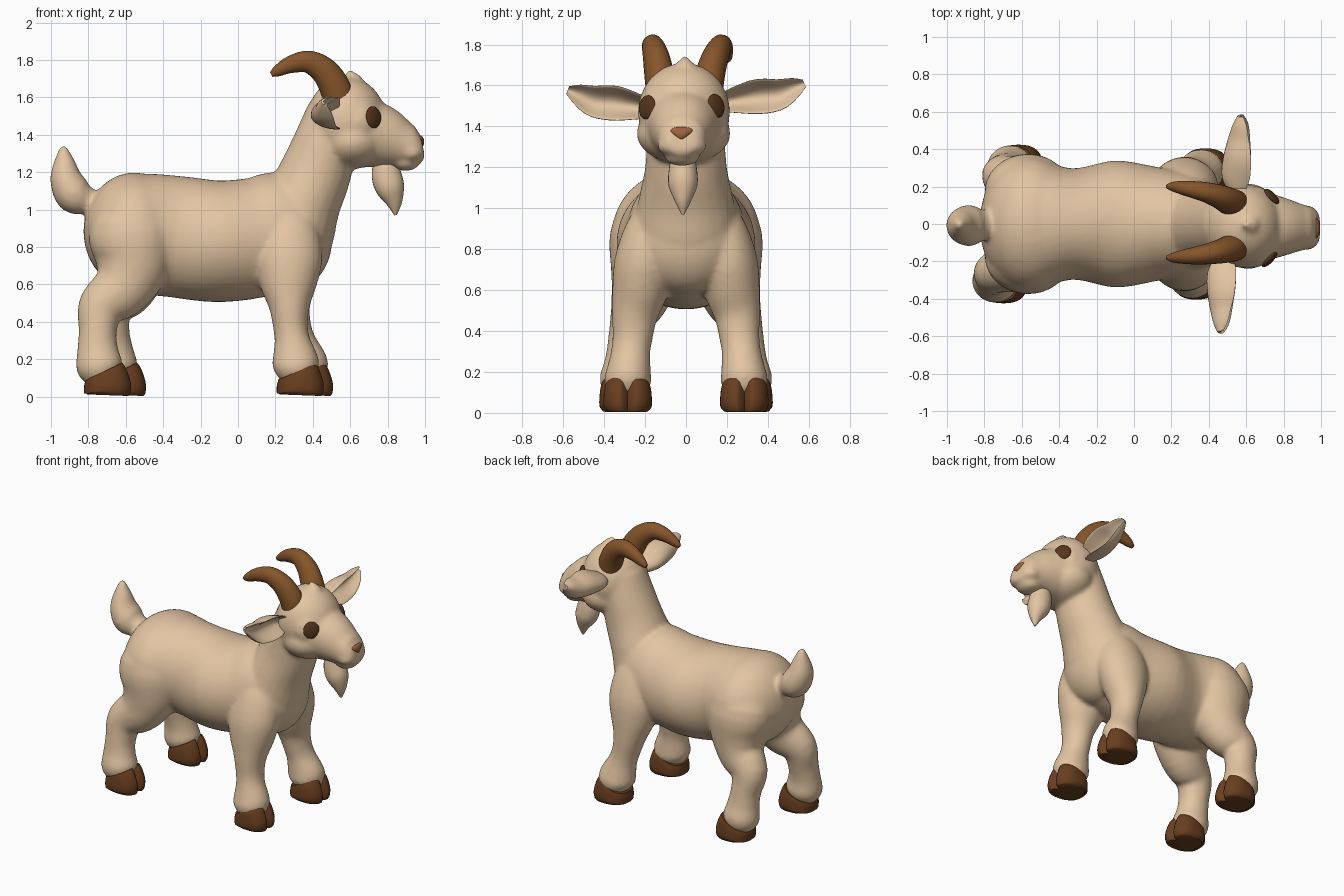
import bpy, bmesh, math
from mathutils import Vector, Matrix

if "Cube" in bpy.data.objects:
    bpy.data.objects.remove(bpy.data.objects["Cube"])

Y, Z = Vector((0, 1, 0)), Vector((0, 0, 1))


def material(name, rgb):
    m = bpy.data.materials.new(name)
    m.use_nodes = True
    m.diffuse_color = (*rgb, 1)
    bsdf = next(n for n in m.node_tree.nodes if n.type == 'BSDF_PRINCIPLED')
    bsdf.inputs["Base Color"].default_value = (*rgb, 1)
    return m


CREAM = material("cream fur", (0.77, 0.56, 0.365))
HORN = material("horn brown", (0.24, 0.092, 0.024))
HOOF = material("hoof brown", (0.14, 0.049, 0.014))
EYE = material("eye brown", (0.095, 0.036, 0.013))
NOSE = material("nose brown", (0.34, 0.13, 0.05))


# Cross-section shapes
def circle(t):
    return math.cos(t), math.sin(t)


def cloven(t):
    c, s = (math.copysign(abs(k) ** 0.8, k) for k in circle(t))
    return (c - 0.35 * max(0, 1 - abs(s) / 0.25) if c > 0 else c), s


def cupped(t):
    c, s = circle(t)
    return (0.5 + 0.8 * c - 1.5 * c * c if c > 0 else 0.5 + 1.2 * c), s


def loft(bm, stations, side=Y, shape=circle, n=24, steps=4):
    """Skin rings (x, y, z, half depth, half width) along a smooth path."""
    k = [Vector(s) for s in stations]
    k = [2 * k[0] - k[1]] + k + [2 * k[-1] - k[-2]]
    path = []
    for p0, p1, p2, p3 in zip(k, k[1:], k[2:], k[3:]):
        for i in range(steps):
            u = i / steps
            path.append(0.5 * (2 * p1 + (p2 - p0) * u + (2 * p0 - 5 * p1 + 4 * p2 - p3) * u ** 2
                               + (3 * p1 - p0 - 3 * p2 + p3) * u ** 3))
    path.append(k[-2])
    rings = []
    for i, p in enumerate(path):
        ahead, behind = path[min(i + 1, len(path) - 1)], path[max(i - 1, 0)]
        t = Vector((ahead - behind)[:3]).normalized()
        s = (side - t * side.dot(t)).normalized()
        up = t.cross(s)
        ring = []
        for j in range(n):
            a, b = shape(math.tau * j / n)
            ring.append(bm.verts.new(Vector(p[:3]) + up * a * p[3] + s * b * p[4]))
        rings.append(ring)
    faces = [bm.faces.new(rings[0]), bm.faces.new(rings[-1])]
    for r, q in zip(rings, rings[1:]):
        for j in range(n):
            m = (j + 1) % n
            faces.append(bm.faces.new((r[j], r[m], q[m], q[j])))
    bmesh.ops.recalc_face_normals(bm, faces=faces)


def ball(bm, centre, radii, turn=Matrix()):
    m = Matrix.Translation(centre) @ turn @ Matrix.Diagonal((*radii, 1))
    return bmesh.ops.create_uvsphere(bm, u_segments=32, v_segments=20, radius=1, matrix=m)["verts"]


def finish(bm, name, mat, sharp=60):
    bmesh.ops.recalc_face_normals(bm, faces=bm.faces)
    mesh = bpy.data.meshes.new(name)
    bm.to_mesh(mesh)
    bm.free()
    mesh.materials.append(mat)
    mesh.shade_smooth()
    mesh.set_sharp_from_angle(angle=math.radians(sharp))
    obj = bpy.data.objects.new(name, mesh)
    bpy.context.collection.objects.link(obj)
    return obj


# Torso, rump, chest, neck and tail
skin = bmesh.new()
loft(skin, [(-.66, 0, .88, .24, .26), (-.55, 0, .875, .315, .35), (-.33, 0, .855, .325, .297),
            (-.1, 0, .83, .325, .34), (.12, 0, .855, .32, .305), (.25, 0, .9, .31, .28),
            (.36, 0, .92, .23, .24), (.43, 0, .92, .1, .14)], n=40)
ball(skin, (-.555, 0, .885), (.272, .36, .313))
ball(skin, (.31, 0, .85), (.195, .265, .27))
loft(skin, [(.23, 0, .75, .19, .2), (.285, 0, .9, .235, .255), (.35, 0, 1.05, .205, .23),
            (.415, 0, 1.2, .192, .2), (.475, 0, 1.38, .168, .187), (.52, 0, 1.52, .152, .17)])
loft(skin, [(-.68, 0, .97, .05, .05), (-.78, -.005, 1.035, .065, .072), (-.87, -.008, 1.075, .102, .11),
            (-.918, -.008, 1.16, .088, .097), (-.928, -.005, 1.25, .06, .063), (-.935, 0, 1.34, .018, .02)])

# Legs: the far pair stands a little further forward
FORE = [(.27, .1, 1.04, .06, .06), (.27, .16, .92, .15, .12), (.27, .2, .75, .182, .147),
        (.27, .225, .6, .154, .137), (.275, .25, .48, .11, .113), (.28, .26, .38, .094, .1),
        (.29, .27, .3, .096, .096), (.305, .28, .2, .124, .11), (.31, .285, .15, .122, .116),
        (.31, .285, .09, .09, .09)]
HIND = [(-.56, .1, 1.04, .1, .1), (-.57, .17, .9, .225, .19), (-.565, .185, .72, .207, .187),
        (-.62, .22, .58, .162, .148), (-.73, .255, .48, .127, .115), (-.75, .28, .35, .102, .102),
        (-.75, .295, .25, .11, .102), (-.74, .305, .16, .125, .118), (-.72, .305, .09, .09, .09)]
for sign, label in ((-1, "near"), (1, "far")):
    for leg, kind, step, knee in ((FORE, "fore", .05, .5), (HIND, "hind", .08, .65)):
        shift = step if sign > 0 else 0
        loft(skin, [(x + shift * min(1, max(0, (knee - z) / .35)), y * sign, z, a, b)
                    for x, y, z, a, b in leg])
        # Cloven hoof, notched at the front
        hoof = bmesh.new()
        cx, cy = leg[-1][0] + .025 + shift, leg[-1][1] * sign
        loft(hoof, [(cx - .022, cy, .138, .102, .108), (cx - .012, cy, .1, .118, .116),
                    (cx, cy, .035, .128, .118), (cx, cy, .008, .112, .1)], shape=cloven, n=48)
        for v in hoof.verts:
            v.co.z += .2 * (v.co.x - cx) * v.co.z / .138
        finish(hoof, f"{kind}_hoof_{label}", HOOF, 50)

# Head: skull, face, jaw, muzzle, lips and forehead tuft
ball(skin, (.58, -.01, 1.47), (.215, .225, .24))
ball(skin, (.64, -.015, 1.47), (.148, .221, .172))
ball(skin, (.61, -.012, 1.365), (.185, .23, .148))
loft(skin, [(.6, -.012, 1.42, .19, .18), (.68, -.013, 1.41, .185, .19), (.78, -.015, 1.385, .167, .163),
            (.88, -.018, 1.35, .126, .13), (.95, -.02, 1.335, .098, .108),
            (.988, -.02, 1.34, .065, .075)])
for sign in (-1, 1):
    ball(skin, (.925, -.02 + sign * .05, 1.305), (.068, .072, .048))
ball(skin, (.895, -.02, 1.245), (.073, .085, .038))
loft(skin, [(.64, -.005, 1.62, .05, .06), (.62, -.005, 1.69, .045, .05), (.59, -.005, 1.745, .01, .01)])
body = finish(skin, "body_and_head", CREAM)
remesh = body.modifiers.new("blend", 'REMESH')
remesh.mode = 'VOXEL'
remesh.voxel_size = .013
remesh.use_smooth_shade = True
smooth = body.modifiers.new("soften", 'SMOOTH')
smooth.factor = .5
smooth.iterations = 13

# Ears: cupped leaves, the near one set lower and further back
EAR = [(.55, .17, 1.515, .06, .045), (.55, .25, 1.53, .115, .066), (.557, .35, 1.545, .115, .085),
       (.565, .45, 1.555, .09, .078), (.57, .53, 1.59, .06, .05), (.57, .578, 1.61, .024, .02)]
for sign, label in ((-1, "near"), (1, "far")):
    ear = bmesh.new()
    loft(ear, EAR, side=Z, shape=cupped, n=32)
    if sign < 0:
        for v in ear.verts:
            v.co = (v.co.x - .05 - .1 * v.co.y, -v.co.y, v.co.z - .032)
    finish(ear, f"ear_{label}", CREAM)

    # Swept-back horn
    horn = bmesh.new()
    loft(horn, [(x, y if sign > 0 else -.06 - .6 * y, z, r, r * .88) for x, y, z, r in (
        (.54, .11, 1.58, .08), (.515, .12, 1.66, .082), (.46, .145, 1.742, .073),
        (.375, .172, 1.79, .06), (.28, .19, 1.775, .046), (.21, .2, 1.74, .03),
        (.178, .2, 1.722, .014))])
    finish(horn, f"horn_{label}", HORN)

# Beard
beard = bmesh.new()
loft(beard, [(.79, -.015, 1.27, .065, .055), (.795, -.015, 1.18, .08, .07), (.815, -.015, 1.11, .076, .07),
             (.835, -.015, 1.04, .045, .042), (.842, -.015, .97, .007, .007)])
finish(beard, "beard", CREAM)

# Eyes seated on the face
bpy.context.view_layer.update()
for label, spot, out in (("near", (.715, -.18, 1.493), (.7, -.7, .05)),
                         ("far", (.735, .145, 1.5), (.75, .66, .05))):
    out = Vector(out).normalized()
    place, normal = body.ray_cast(Vector(spot) + out, -out)[1:3]
    eye = bmesh.new()
    ball(eye, place, (.054, .059, .018), (normal + out).to_track_quat('Z', 'Y').to_matrix().to_4x4())
    finish(eye, f"eye_{label}", EYE)

# Nose, narrowing downwards, seated on the muzzle tip
tip = body.ray_cast(Vector((2, -.022, 1.362)), Vector((-1, 0, 0)))[1]
nose = bmesh.new()
for v in ball(nose, tip - Vector((.014, 0, 0)), (.026, .046, .036)):
    v.co.y = tip.y + (v.co.y - tip.y) * (1 + (v.co.z - tip.z) / .044)
finish(nose, "nose", NOSE)
